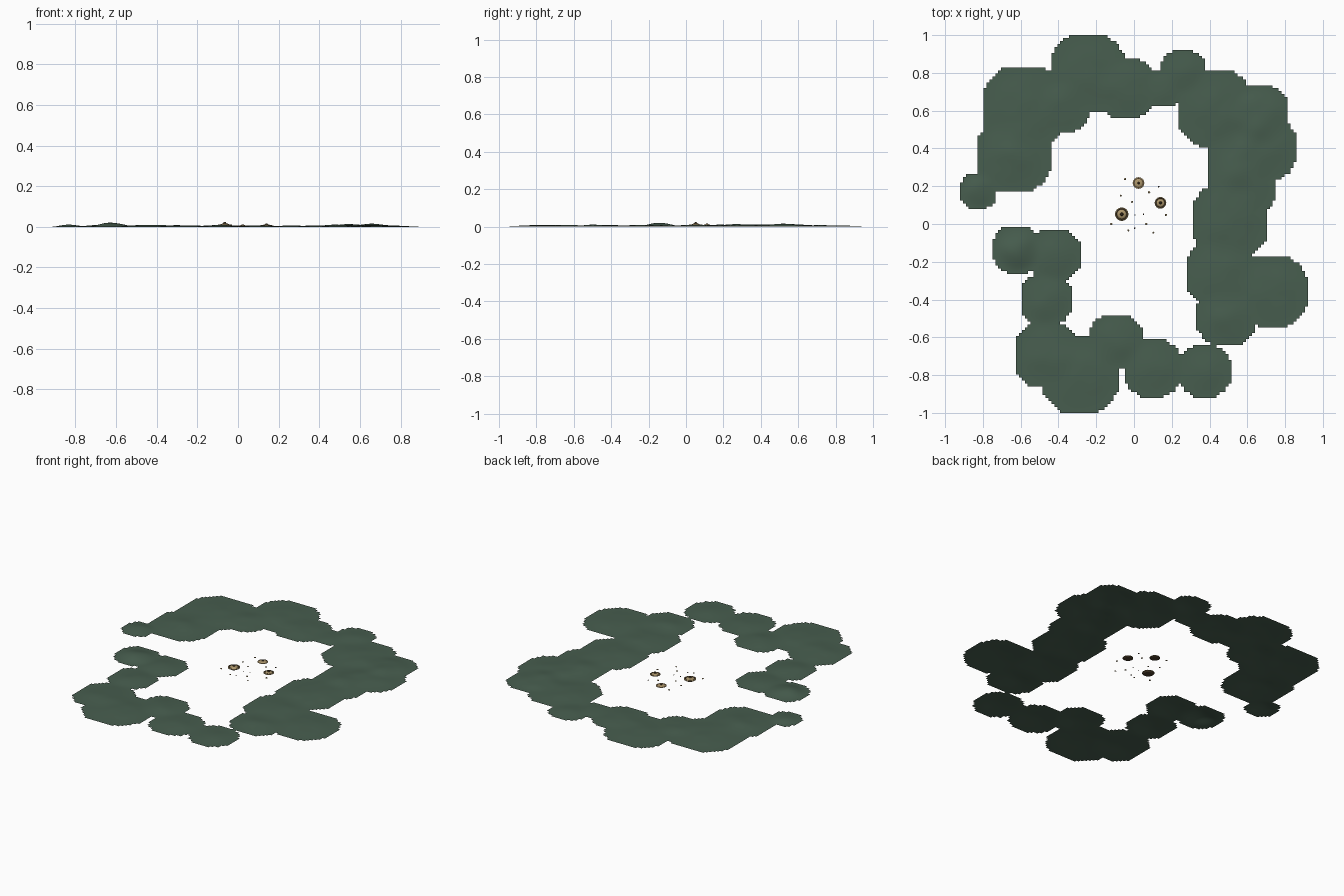
import bpy, bmesh, math
from mathutils import noise, Vector

if "Cube" in bpy.data.objects:
    bpy.data.objects.remove(bpy.data.objects["Cube"])


def material(name, rgb):
    m = bpy.data.materials.new(name)
    m.diffuse_color = (*rgb, 1)
    m.use_nodes = True
    m.node_tree.nodes["Principled BSDF"].inputs["Base Color"].default_value = m.diffuse_color
    return m


GREEN = material("moss_green", (0.064, 0.112, 0.078))
TAN = material("tan", (0.42, 0.31, 0.15))
BROWN = material("dark_brown", (0.07, 0.045, 0.022))

# Terrain patches: centre x, centre y, half width, peak height
PATCHES = [
    (-.245, .80, .20, .007), (-.58, .62, .215, .008), (-.635, .365, .195, .010),
    (-.825, .175, .095, .012), (-.38, .625, .14, .007), (-.045, .72, .155, .008),
    (.15, .715, .095, .005), (.26, .805, .115, .007), (.43, .61, .20, .008),
    (.66, .57, .16, .014), (.68, .40, .175, .008), (.56, .33, .175, .006),
    (.57, .22, .185, .008), (.51, .02, .20, .009), (.46, -.26, .18, .008),
    (.49, -.49, .155, .009), (.73, -.355, .185, .007), (.375, -.78, .135, .006),
    (.10, -.765, .15, .007), (-.095, -.62, .14, .009), (-.285, -.80, .20, .008),
    (-.46, -.695, .17, .008), (-.465, -.40, .135, .009), (-.42, -.165, .135, .009),
    (-.62, -.135, .125, .020),
]
STEP = 1 / 64


def inside(x, y):
    return any(max(abs(x - cx), abs(y - cy)) < b and math.hypot(x - cx, y - cy) < b * 1.08
               for cx, cy, b, h in PATCHES)


def height(x, y):
    z = 0
    for cx, cy, b, h in PATCHES:
        d = math.hypot(x - cx, y - cy) / b
        if d < 1:
            z += h * (1 - d * d) ** 2
    return z * (1 + 0.45 * noise.noise(Vector((x * 9, y * 9, 0))))


def finish(bm, name, mats):
    me = bpy.data.meshes.new(name)
    bm.to_mesh(me)
    bm.free()
    for m in mats:
        me.materials.append(m)
    ob = bpy.data.objects.new(name, me)
    bpy.context.collection.objects.link(ob)
    return ob


# Ring of low ground with a stepped outline
bm = bmesh.new()
verts = {}


def corner(i, j):
    if (i, j) not in verts:
        x, y = i * STEP, j * STEP
        verts[i, j] = bm.verts.new((x, y, height(x, y)))
    return verts[i, j]


for i in range(-64, 64):
    for j in range(-64, 64):
        if inside((i + .5) * STEP, (j + .5) * STEP):
            f = bm.faces.new([corner(i, j), corner(i + 1, j),
                              corner(i + 1, j + 1), corner(i, j + 1)])
            f.smooth = True
finish(bm, "ground_ring", [GREEN])


# Round mounds turned from a profile of (radius, height) points
def mound(name, x, y, r, top):
    profile = [(.75, 0), (1, .25), (1, .4), (.85, .5), (.7, .42), (.5, .6), (.25, .7), (.12, 1)]
    n = 16
    bm = bmesh.new()
    rings = [[bm.verts.new((x + p * r * math.cos(k * math.tau / n),
                            y + p * r * math.sin(k * math.tau / n), q * top))
              for k in range(n)] for p, q in profile]
    for s in range(len(rings) - 1):
        for k in range(n):
            l = (k + 1) % n
            f = bm.faces.new([rings[s][k], rings[s][l], rings[s + 1][l], rings[s + 1][k]])
            f.material_index = 1 if s in (0, 3, 6) else 0
    bm.faces.new(rings[0][::-1]).material_index = 1
    bm.faces.new(rings[-1]).material_index = 1
    finish(bm, name, [TAN, BROWN])


mound("mound_left", -.065, .052, .036, .024)
mound("mound_back", .024, .217, .031, .012)
mound("mound_right", .14, .112, .031, .017)

# Scattered pebbles: x, y, radius
PEBBLES = [(-.047, .238, .007), (.08, .168, .007), (.13, .198, .005), (.169, .048, .007),
           (-.12, 0, .007), (-.03, -.034, .006), (.065, 0, .007), (.102, -.046, .006),
           (.003, -.022, .005), (-.07, .15, .006), (-.01, .117, .006), (.05, .052, .004),
           (.006, .048, .004)]
for k, (x, y, r) in enumerate(PEBBLES):
    bm = bmesh.new()
    bmesh.ops.create_icosphere(bm, subdivisions=1, radius=r)
    for v in bm.verts:
        v.co = (v.co.x + x, v.co.y + y, v.co.z * .5 + r * .5)
    finish(bm, f"pebble_{k + 1}", [BROWN if r < .006 else TAN])
